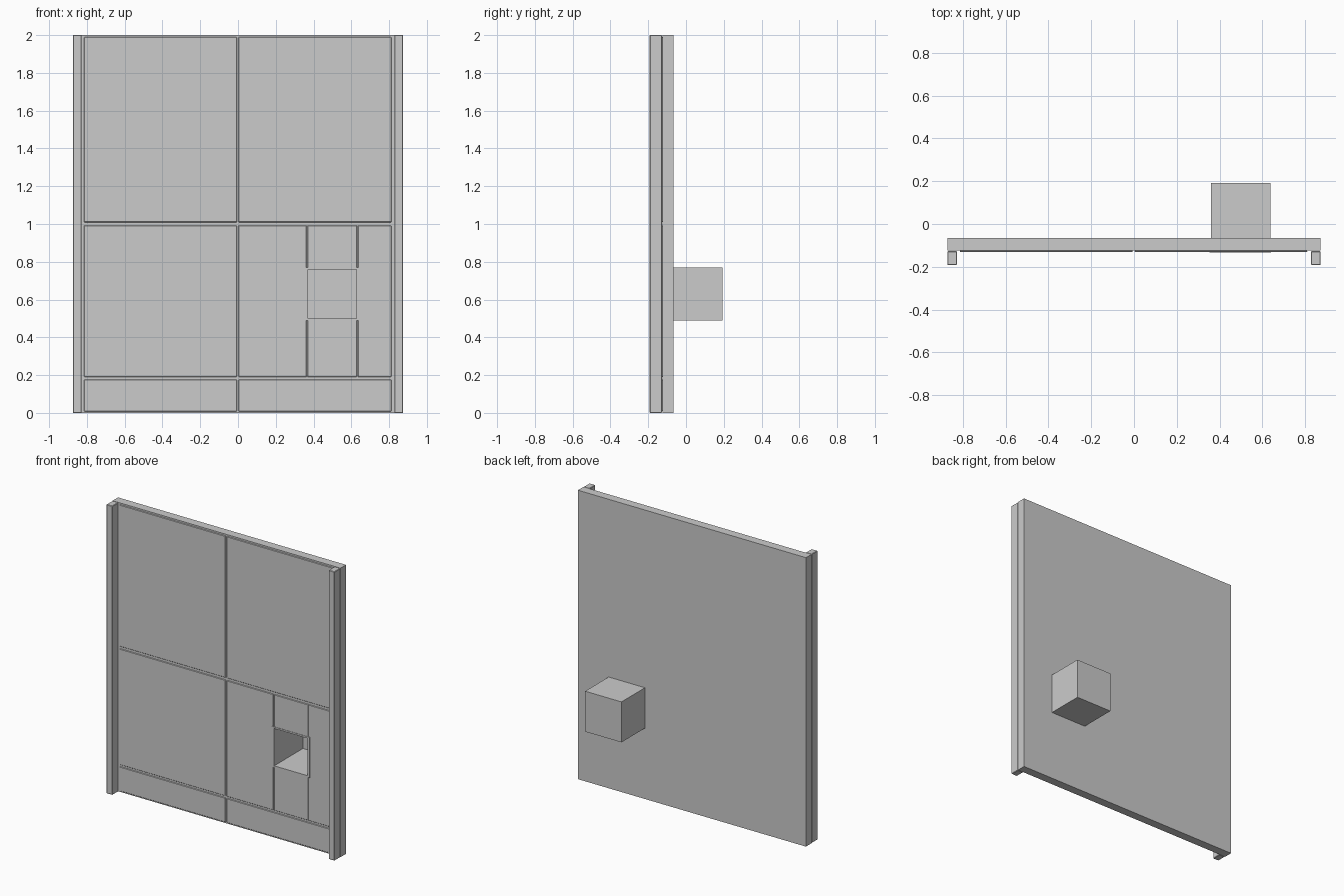
import bpy, bmesh

if "Cube" in bpy.data.objects:
    bpy.data.objects.remove(bpy.data.objects["Cube"])


def box(name, x, y, z, bevel=0.0):
    """Box from (min, max) ranges, with an optional small chamfer."""
    bm = bmesh.new()
    bmesh.ops.create_cube(bm, size=1)
    for v in bm.verts:
        v.co = [r[0] if c < 0 else r[1] for c, r in zip(v.co, (x, y, z))]
    mesh = bpy.data.meshes.new(name)
    bm.to_mesh(mesh)
    bm.free()
    obj = bpy.data.objects.new(name, mesh)
    bpy.context.collection.objects.link(obj)
    if bevel:
        mod = obj.modifiers.new("edge_chamfer", 'BEVEL')
        mod.width = bevel
        mod.segments = 1
    return obj


FRONT, BACK = -0.125, -0.065          # wall faces
NX, NZ = (0.36, 0.638), (0.49, 0.77)  # niche outer size
T = 0.011                             # niche sheet and trim thickness

# Backing wall with a hole for the niche
wall = box("backing_wall", (-0.873, 0.873), (FRONT, BACK), (0, 2))
cutter = box("niche_cutter", NX, (-0.3, 0.1), NZ)
cutter.hide_render = True
cutter.display_type = 'WIRE'
cut = wall.modifiers.new("niche_hole", 'BOOLEAN')
cut.operation = 'DIFFERENCE'
cut.solver = 'EXACT'
cut.object = cutter

# Side posts
for side, x in (("left", (-0.873, -0.828)), ("right", (0.828, 0.873))):
    box("post_" + side, x, (-0.192, -0.127), (0, 2), 0.003)

# Thin facing panels: (name, x range, z range)
LEFT, RIGHT = (-0.815, -0.006), (0.003, 0.812)
TOP, MID, BASE = (1.009, 1.99), (0.19, 0.993), (0.008, 0.177)
panels = [
    ("upper_left", LEFT, TOP), ("upper_right", RIGHT, TOP),
    ("middle_left", LEFT, MID),
    ("base_left", LEFT, BASE), ("base_right", RIGHT, BASE),
    ("niche_side_inner", (RIGHT[0], 0.363), MID),
    ("niche_side_outer", (0.634, RIGHT[1]), MID),
    ("niche_above", (0.367, 0.63), (NZ[1] - 0.003, MID[1])),
    ("niche_below", (0.367, 0.63), (MID[0], NZ[0] + 0.003)),
]
for name, x, z in panels:
    box("panel_" + name, x, (-0.131, FRONT + 0.001), z, 0.003)

# Niche: open-fronted box, thickened inwards
niche = box("niche_box", NX, (FRONT, 0.192), NZ)
bm = bmesh.new()
bm.from_mesh(niche.data)
bm.normal_update()
bmesh.ops.delete(bm, geom=[f for f in bm.faces if f.normal.y < -0.5],
                 context='FACES')
bm.to_mesh(niche.data)
bm.free()
shell = niche.modifiers.new("sheet", 'SOLIDIFY')
shell.thickness = T
shell.offset = -1
shell.use_even_offset = True

# Trim around the niche opening
TY = (-0.134, FRONT)
FX = (0.354, 0.642)
for name, x in (("left", (FX[0], FX[0] + 0.016)), ("right", (FX[1] - 0.015, FX[1]))):
    box("niche_trim_" + name, x, TY, NZ)
for name, z in (("bottom", (NZ[0], NZ[0] + T)), ("top", (NZ[1] - T, NZ[1]))):
    box("niche_trim_" + name, (FX[0] + 0.016, FX[1] - 0.015), TY, z)
